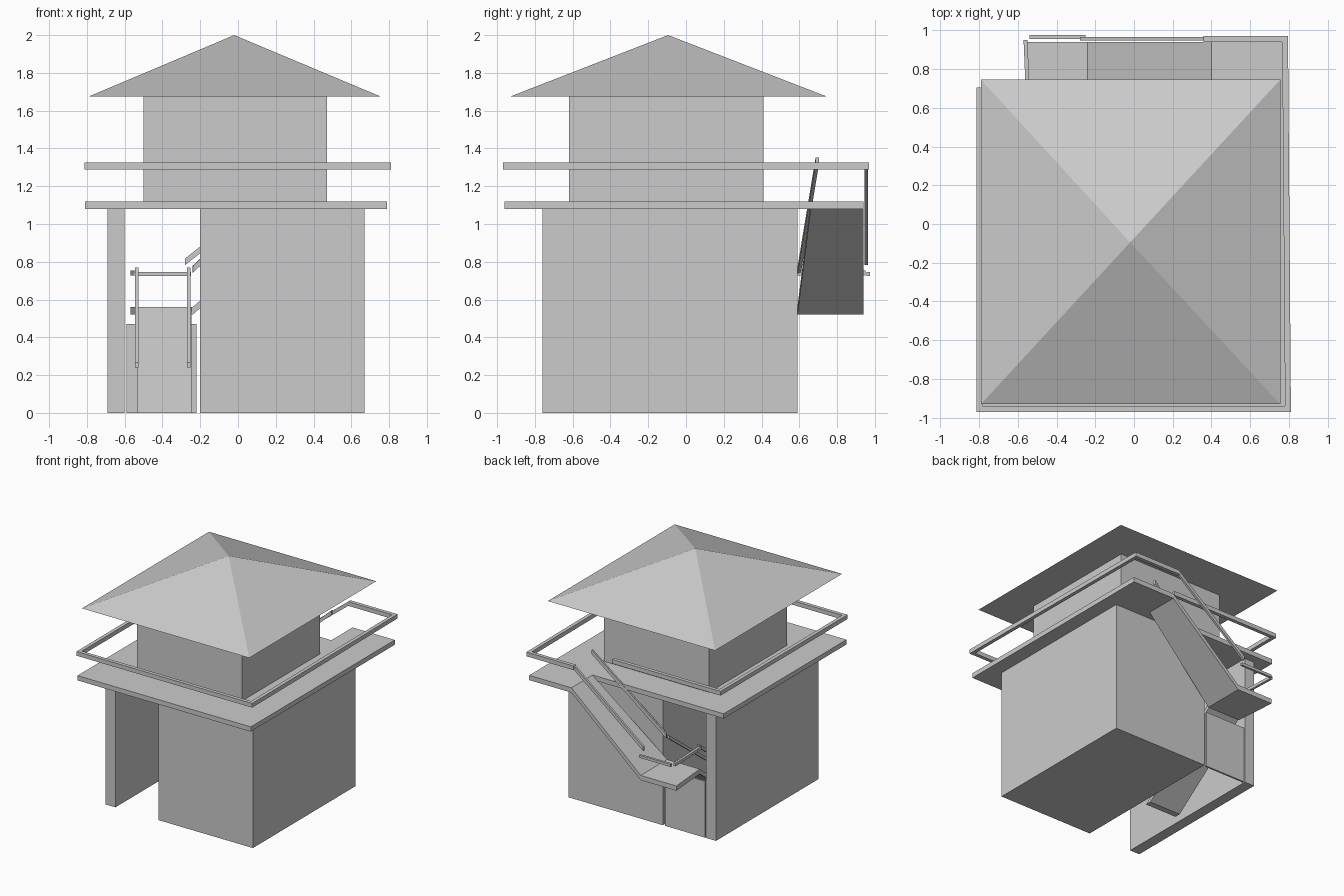
import bpy
import bmesh
from mathutils import Vector

old = bpy.data.objects.get("Cube")
if old:
    bpy.data.objects.remove(old, do_unlink=True)

grey = bpy.data.materials.new("plain_grey")
grey.use_nodes = True
colour = (0.6, 0.6, 0.6, 1)
grey.diffuse_color = colour
grey.node_tree.nodes["Principled BSDF"].inputs["Base Color"].default_value = colour


def finish(name, bm):
    bmesh.ops.recalc_face_normals(bm, faces=bm.faces)
    mesh = bpy.data.meshes.new(name)
    bm.to_mesh(mesh)
    bm.free()
    mesh.materials.append(grey)
    obj = bpy.data.objects.new(name, mesh)
    bpy.context.scene.collection.objects.link(obj)
    return obj


def extrude(name, points, offset):
    """Solid made by moving a flat outline along an offset."""
    bm = bmesh.new()
    face = bm.faces.new([bm.verts.new(p) for p in points])
    new = bmesh.ops.extrude_face_region(bm, geom=[face], use_keep_orig=True)["geom"]
    moved = [g for g in new if isinstance(g, bmesh.types.BMVert)]
    bmesh.ops.translate(bm, verts=moved, vec=offset)
    return finish(name, bm)


def box(name, x, y, z):
    outline = [(x[0], y[0], z[0]), (x[1], y[0], z[0]),
               (x[1], y[1], z[0]), (x[0], y[1], z[0])]
    return extrude(name, outline, (0, 0, z[1] - z[0]))


def rail(name, path, width, height):
    """Rectangular bar along a path, mitred at the corners."""
    bm = bmesh.new()
    path = [Vector(p) for p in path]
    flat = [(b - a).to_2d().normalized() for a, b in zip(path, path[1:])]
    rings = []
    for i, p in enumerate(path):
        a, b = flat[max(i - 1, 0)], flat[min(i, len(flat) - 1)]
        t = (a + b).normalized()
        side = Vector((-t.y, t.x, 0)) * (width / 2 / t.dot(a))
        up = Vector((0, 0, height / 2))
        rings.append([bm.verts.new(p + s * side + u * up)
                      for s, u in ((-1, -1), (1, -1), (1, 1), (-1, 1))])
    for r, s in zip(rings, rings[1:]):
        for k in range(4):
            n = (k + 1) % 4
            bm.faces.new((r[k], r[n], s[n], s[k]))
    bm.faces.new(rings[0])
    bm.faces.new(rings[-1])
    return finish(name, bm)


# Ground floor: main block, side wall and the panel closing the passage
DEPTH = (-0.76, 0.59)
box("main_block", (-0.20, 0.67), DEPTH, (0, 1.08))
box("side_wall", (-0.69, -0.60), DEPTH, (0, 1.08))
box("passage_panel", (-0.59, -0.22), (0.575, 0.59), (0, 0.47))

# Deck with a stair opening, and the room on it
deck = [(-0.81, -0.96), (0.79, -0.96), (0.79, 0.94),
        (0.40, 0.94), (0.40, 0.66), (-0.81, 0.66)]
extrude("deck", [(x, y, 1.08) for x, y in deck], (0, 0, 0.04))
box("upper_room", (-0.50, 0.47), (-0.62, 0.41), (1.12, 1.68))

# Pyramid roof
bm = bmesh.new()
eaves = [bm.verts.new((x, y, 1.675)) for x, y in
         ((-0.79, -0.93), (0.755, -0.93), (0.755, 0.745), (-0.79, 0.745))]
peak = bm.verts.new((-0.02, -0.095, 2.0))
bm.faces.new(eaves)
for k in range(4):
    bm.faces.new((eaves[k], eaves[(k + 1) % 4], peak))
finish("roof", bm)

# Stair ramps and landing
down = (0, 0, -0.04)
extrude("upper_ramp", [(0.40, 0.94, 1.12), (0.40, 0.66, 1.12),
                       (-0.24, 0.59, 0.56), (-0.24, 0.94, 0.56)], down)
extrude("landing", [(-0.24, 0.59, 0.56), (-0.24, 0.94, 0.56),
                    (-0.57, 0.94, 0.56), (-0.54, 0.59, 0.56)], down)
ramp = [(0.59, 0.56), (0.59, 0.52), (-0.10, 0), (-0.15, 0)]
extrude("lower_ramp", [(-0.535, y, z) for y, z in ramp], (0.29, 0, 0))

# Deck railing, open above the stairs
Z = 1.307
rail("deck_rail", [(0.36, 0.955, Z), (0.78, 0.955, Z), (0.795, -0.955, Z),
                   (-0.798, -0.955, Z), (-0.798, 0.69, Z), (0.19, 0.69, Z)],
     0.03, 0.035)

# Stair handrails
rail("upper_outer_handrail", [(-0.28, 0.955, 0.80), (0.36, 0.955, Z)], 0.018, 0.035)
rail("upper_inner_handrail", [(-0.24, 0.60, 0.76), (0.38, 0.695, 1.335)], 0.018, 0.035)
for side, x in (("right", -0.535), ("left", -0.26)):
    rail("lower_handrail_" + side, [(x, -0.07, 0.253), (x, 0.60, 0.755)], 0.018, 0.028)
rail("landing_back_rail", [(-0.54, 0.965, 0.735), (-0.25, 0.965, 0.735)], 0.02, 0.022)
rail("landing_side_rail", [(-0.56, 0.95, 0.74), (-0.545, 0.59, 0.74)], 0.02, 0.025)
